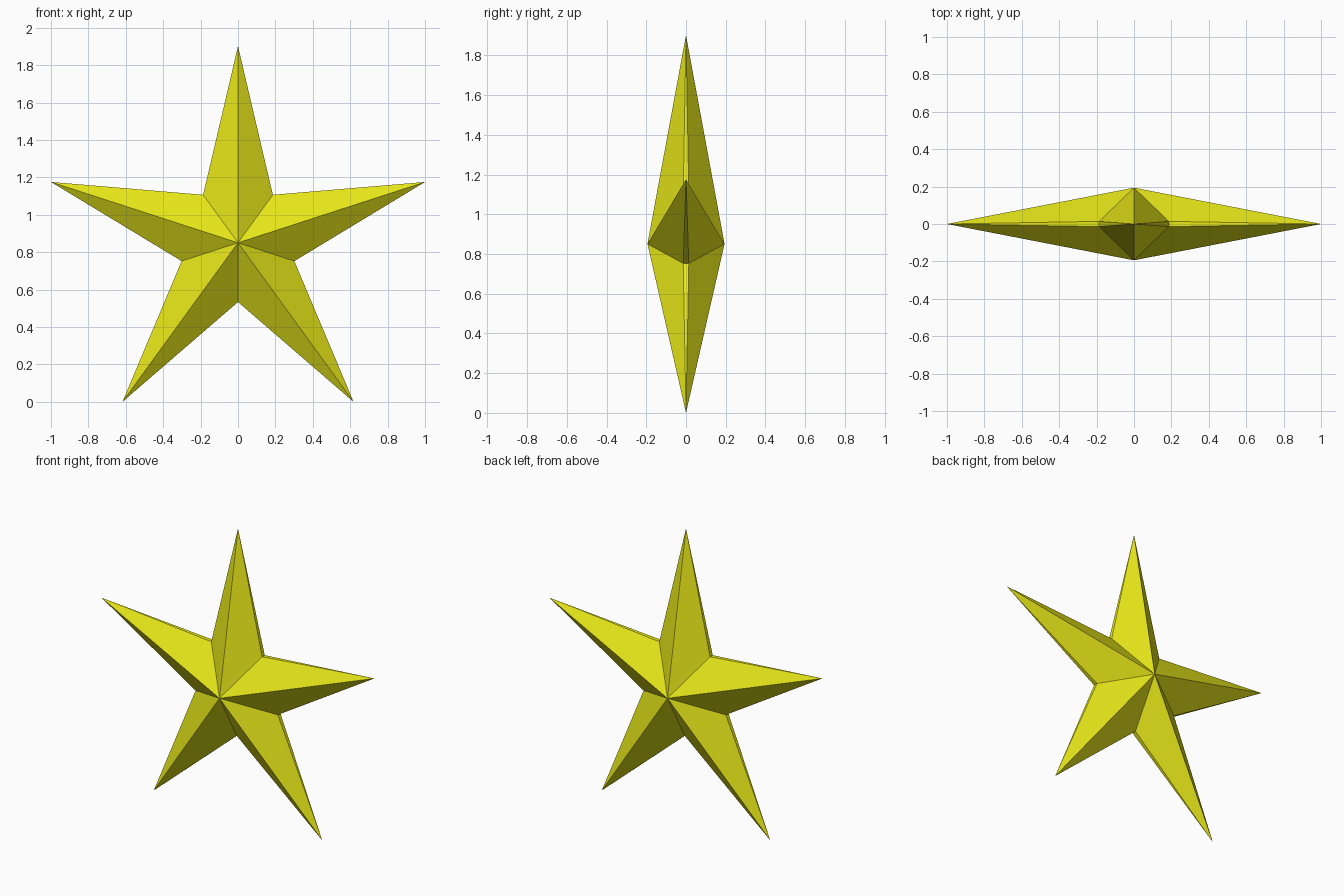
import bpy, bmesh
from math import sin, cos, pi

if "Cube" in bpy.data.objects:
    bpy.data.objects.remove(bpy.data.objects["Cube"])

POINTS = 5
R_TIP, R_NOTCH = 1.0515, 0.317
Z_MID = R_TIP * cos(pi / 5)
HALF_DEPTH, HALF_EDGE = 0.194, 0.014

bm = bmesh.new()


def vert(radius, angle, y):
    return bm.verts.new((radius * sin(angle), y, Z_MID + radius * cos(angle)))


# Hub peaks, sharp tips, and thin edges at the notches
front, back = vert(0, 0, -HALF_DEPTH), vert(0, 0, HALF_DEPTH)
step = 2 * pi / POINTS
tips = [vert(R_TIP, i * step, 0) for i in range(POINTS)]
notch_f = [vert(R_NOTCH, (i + 0.5) * step, -HALF_EDGE) for i in range(POINTS)]
notch_b = [vert(R_NOTCH, (i + 0.5) * step, HALF_EDGE) for i in range(POINTS)]

# Each arm: two facets per side plus the slim edge facets
for i, tip in enumerate(tips):
    for j in (i, i - 1):
        bm.faces.new((front, tip, notch_f[j]))
        bm.faces.new((back, tip, notch_b[j]))
        bm.faces.new((tip, notch_f[j], notch_b[j]))

bmesh.ops.recalc_face_normals(bm, faces=bm.faces)
mesh = bpy.data.meshes.new("star")
bm.to_mesh(mesh)
bm.free()

# Yellow material
mat = bpy.data.materials.new("yellow")
mat.diffuse_color = (0.8, 0.8, 0.01, 1)
mat.use_nodes = True
mat.node_tree.nodes["Principled BSDF"].inputs["Base Color"].default_value = mat.diffuse_color
mesh.materials.append(mat)
star = bpy.data.objects.new("star", mesh)
bpy.context.collection.objects.link(star)
